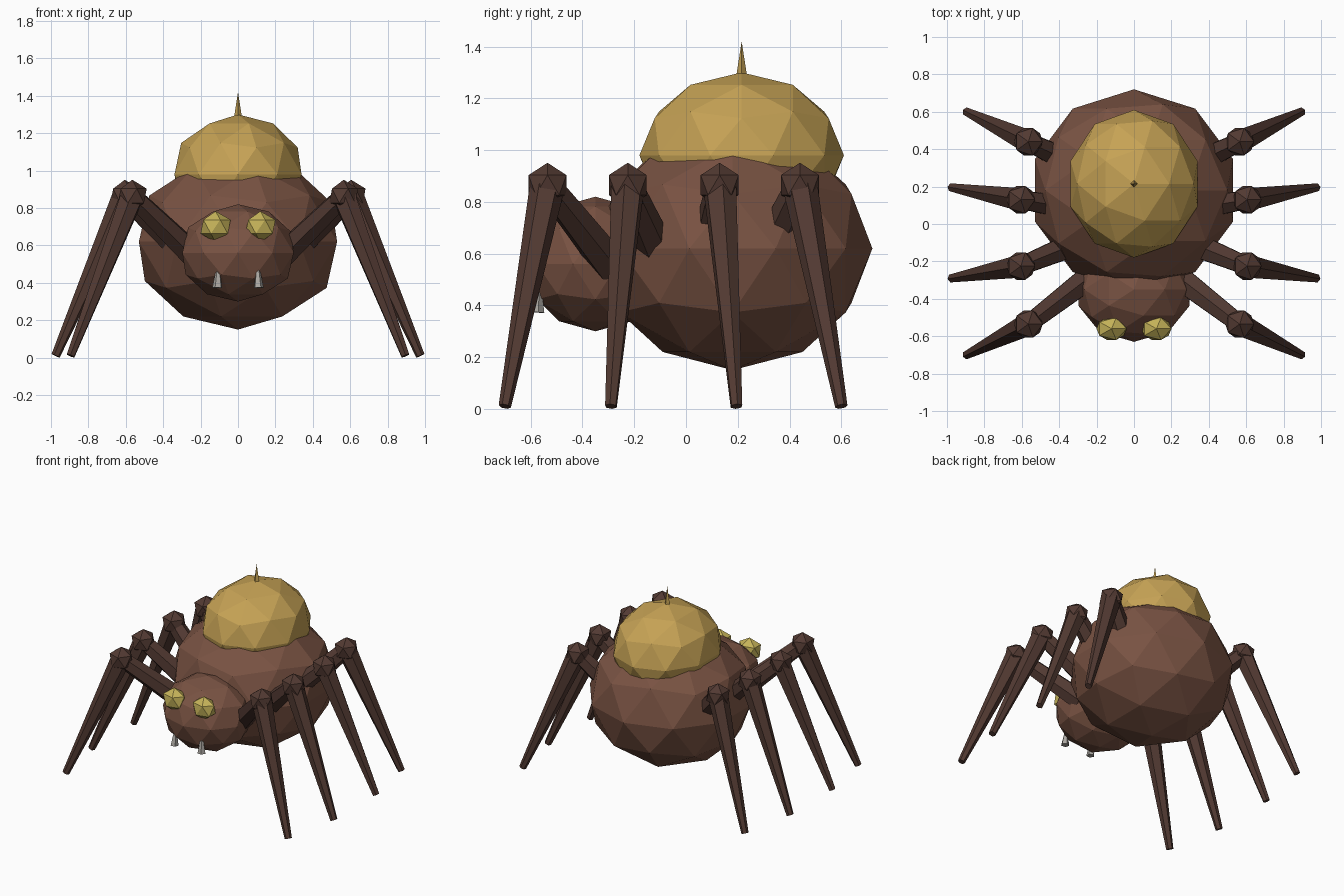
import bpy
from mathutils import Vector

if "Cube" in bpy.data.objects:
    bpy.data.objects.remove(bpy.data.objects["Cube"])


def material(name, rgb):
    m = bpy.data.materials.new(name)
    m.diffuse_color = (*rgb, 1)
    m.use_nodes = True
    m.node_tree.nodes["Principled BSDF"].inputs["Base Color"].default_value = m.diffuse_color
    return m


BROWN = material("brown", (0.19, 0.085, 0.055))
DARK = material("dark_brown", (0.085, 0.042, 0.032))
GOLD = material("gold", (0.56, 0.36, 0.09))
EYE = material("eye_yellow", (0.56, 0.45, 0.10))
BONE = material("fang_grey", (0.42, 0.40, 0.37))


def finish(name, mat):
    ob = bpy.context.object
    ob.name = name
    ob.data.materials.append(mat)
    return ob


def ball(name, loc, radii, mat, level=2):
    bpy.ops.mesh.primitive_ico_sphere_add(subdivisions=level, radius=1, location=loc)
    ob = finish(name, mat)
    ob.scale = radii
    return ob


def limb(name, a, b, r1, r2, mat, sides=6):
    a, b = Vector(a), Vector(b)
    d = b - a
    bpy.ops.mesh.primitive_cone_add(vertices=sides, radius1=r1, radius2=r2,
                                    depth=d.length, location=(a + b) / 2)
    ob = finish(name, mat)
    ob.rotation_euler = d.to_track_quat('Z', 'Y').to_euler()
    return ob


# Body, head and gold cap
ball("body", (0, 0.18, 0.62), (0.557, 0.54, 0.47), BROWN)
ball("head", (0, -0.35, 0.56), (0.313, 0.28, 0.26), BROWN)
ball("cap", (0, 0.215, 0.98), (0.357, 0.395, 0.32), GOLD)
limb("cap_spike", (0, 0.215, 1.26), (0, 0.215, 1.42), 0.025, 0, GOLD, 4)

# Legs: base, knee, foot for the right side, front to back
LEGS = [
    ((0.22, -0.27, 0.53), (0.565, -0.535, 0.865), (0.895, -0.70, 0.01)),
    ((0.30, -0.10, 0.58), (0.605, -0.225, 0.865), (0.975, -0.29, 0.01)),
    ((0.30, 0.08, 0.58), (0.605, 0.13, 0.865), (0.975, 0.195, 0.01)),
    ((0.30, 0.31, 0.58), (0.565, 0.44, 0.865), (0.895, 0.60, 0.01)),
]

for side, s in (("right", 1), ("left", -1)):
    # Eyes and fangs
    ball(f"eye_{side}", (s * 0.12, -0.56, 0.70), (0.09, 0.07, 0.083), EYE, 1)
    limb(f"fang_{side}", (s * 0.11, -0.575, 0.373), (s * 0.105, -0.565, 0.51),
         0.028, 0.004, BONE, 5)
    # Jointed legs
    for i, pts in enumerate(LEGS, 1):
        base, knee, foot = [(s * x, y, z) for x, y, z in pts]
        limb(f"upper_leg_{side}_{i}", base, knee, 0.075, 0.055, DARK)
        ball(f"knee_{side}_{i}", knee, (0.086,) * 3, DARK, 1)
        limb(f"lower_leg_{side}_{i}", knee, foot, 0.068, 0.024, DARK)
